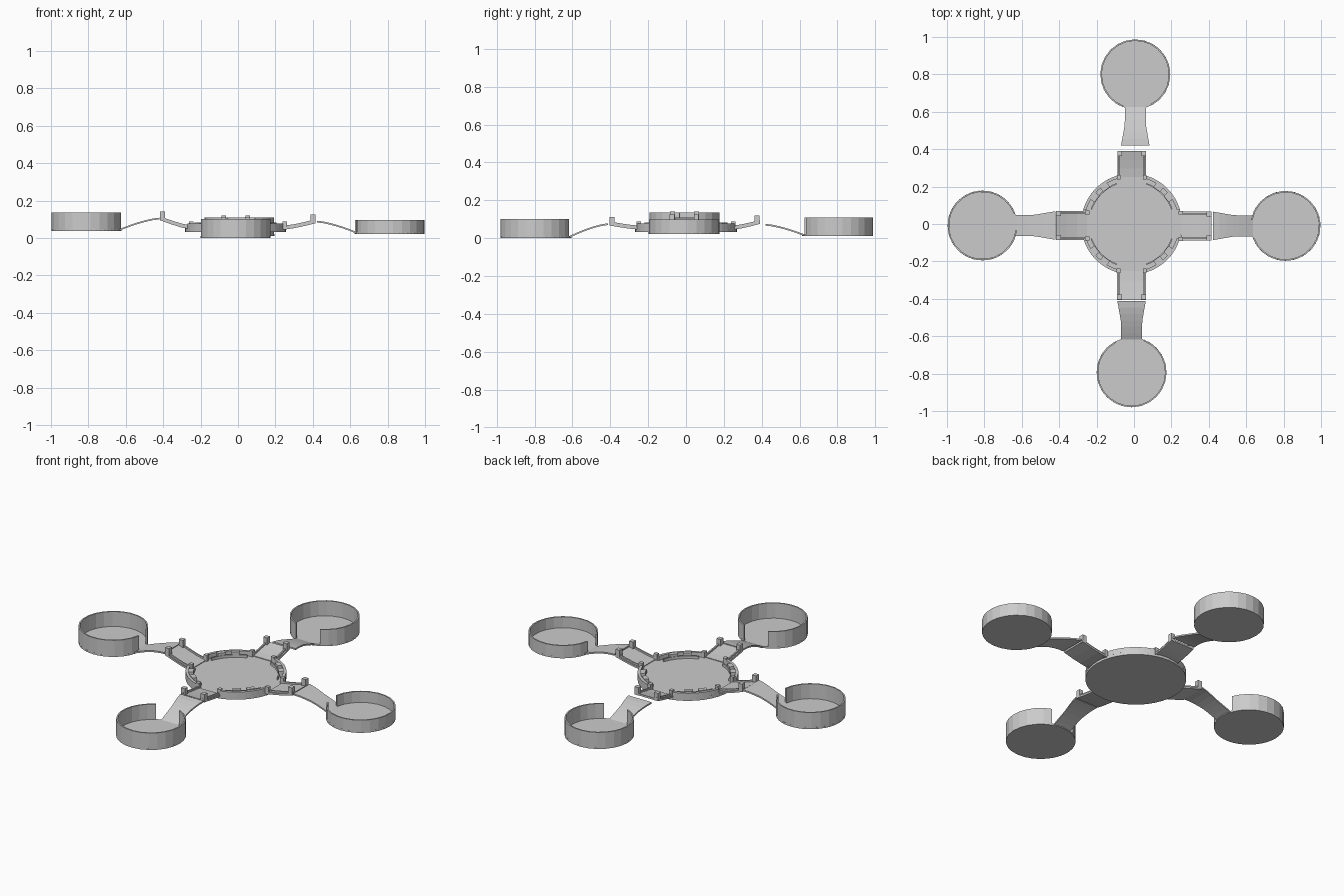
import bpy
from math import sin, cos, radians, pi
from mathutils import Matrix, Vector

if "Cube" in bpy.data.objects:
    bpy.data.objects.remove(bpy.data.objects["Cube"])

HUB = Vector((-0.013, 0.0, 0.0))


def make(name, verts, faces, mat=None):
    me = bpy.data.meshes.new(name)
    me.from_pydata([(mat @ Vector(v)) if mat else v for v in verts], [], faces)
    me.update()
    ob = bpy.data.objects.new(name, me)
    bpy.context.collection.objects.link(ob)
    return ob


def loft(name, sections, mat=None):
    """Join four-cornered sections into a closed solid."""
    verts = [p for s in sections for p in s]
    n = len(sections)
    faces = [(0, 1, 2, 3), tuple(4 * (n - 1) + k for k in (3, 2, 1, 0))]
    for i in range(n - 1):
        a, b = 4 * i, 4 * i + 4
        for k in range(4):
            j = (k + 1) % 4
            faces.append((a + j, a + k, b + k, b + j))
    return make(name, verts, faces, mat)


def strip(name, stations, y, t, mat):
    """Plate along x; stations are (x, half width, top z), t is thickness."""
    return loft(name, [[(x, y - w, z - t), (x, y + w, z - t), (x, y + w, z), (x, y - w, z)]
                       for x, w, z in stations], mat)


def arc_wall(name, c, r0, r1, z0, z1, a0, a1, n, mat=None):
    secs = []
    for i in range(n + 1):
        a = radians(a0 + (a1 - a0) * i / n)
        secs.append([(c[0] + r * cos(a), c[1] + r * sin(a), z)
                     for r, z in ((r0, z0), (r0, z1), (r1, z1), (r1, z0))])
    return loft(name, secs, mat)


def disc(name, c, r, z0, z1, n, mat=None):
    ring = [(c[0] + r * cos(2 * pi * i / n), c[1] + r * sin(2 * pi * i / n)) for i in range(n)]
    verts = [(x, y, z0) for x, y in ring] + [(x, y, z1) for x, y in ring]
    faces = [tuple(range(n - 1, -1, -1)), tuple(range(n, 2 * n))]
    faces += [(i, (i + 1) % n, n + (i + 1) % n, n + i) for i in range(n)]
    return make(name, verts, faces, mat)


def box(name, x, y, sx, sy, z0, z1, mat):
    return strip(name, [(x - sx / 2, sy / 2, z1), (x + sx / 2, sy / 2, z1)], y, z1 - z0, mat)


# Central tray: floor, rim, inner ridges and clips in each quadrant
disc("hub_floor", HUB, 0.27, 0.033, 0.052, 40)
for q in range(4):
    d = 90 * q
    arc_wall("hub_rim", HUB, 0.254, 0.27, 0.05, 0.078, d + 17, d + 73, 8)
    arc_wall("hub_ridge", HUB, 0.226, 0.233, 0.05, 0.068, d + 20, d + 70, 8)
    for a in (36, 54):
        m = Matrix.Translation(HUB) @ Matrix.Rotation(radians(d + a), 4, 'Z')
        box("hub_clip", 0.241, 0, 0.026, 0.045, 0.05, 0.083, m)

# Arms: name, turn, inner y, outer y, inner end, outer start, inner top z,
# outer top z, cup distance, cup bottom, cup top, cup wall opening angles
ARMS = [
    ("right", 0, -0.010, -0.010, 0.415, 0.422, 0.090, 0.092, 0.810, 0.022, 0.097, -21, 10),
    ("back", 90, 0.012, -0.007, 0.390, 0.420, 0.086, 0.075, 0.800, 0.010, 0.108, -27, 21),
    ("left", 180, 0.008, 0.008, 0.418, 0.421, 0.106, 0.108, 0.810, 0.037, 0.135, -21, 8),
    ("front", 270, -0.013, -0.013, 0.405, 0.412, 0.078, 0.078, 0.793, 0.000, 0.100, -27, 21),
]
R = 0.187
for nm, turn, yi, yo, xe, xs, zi, zo, xc, zb, zt, o0, o1 in ARMS:
    m = Matrix.Rotation(radians(turn), 4, 'Z')

    # Inner bracket with side rails and corner posts
    x0 = 0.25
    zs = 0.056
    path = [(x0 + (xe - x0) * f, zs + (zi - zs) * f ** 1.3) for f in (0, 0.33, 0.66, 1)]
    strip(nm + "_bracket_plate", [(x, 0.077, z) for x, z in path], yi, 0.011, m)
    for s in (-1, 1):
        strip(nm + "_bracket_rail", [(x, 0.004, z + 0.010) for x, z in path],
              yi + s * 0.066, 0.014, m)
        box(nm + "_outer_post", xe - 0.014, yi + s * 0.064, 0.026, 0.026, zi - 0.012, zi + 0.034, m)
        box(nm + "_hub_post", x0, yi + s * 0.070, 0.022, 0.020, 0.045, 0.088, m)

    # Arched, tapering outer arm
    x1 = xc - R + 0.012
    za = zb + 0.010
    st = []
    for i in range(7):
        f = i / 6
        w = 0.056 + 0.020 * max(0, 1 - f / 0.55)
        st.append((xs + (x1 - xs) * f, w, zo - (zo - za) * f ** 1.45))
    strip(nm + "_outer_arm", st, yo, 0.009, m)

    # Round cup with a wall opening towards the hub
    c = (xc, yo)
    disc(nm + "_cup_floor", c, R, zb, zb + 0.010, 24, m)
    arc_wall(nm + "_cup_wall", c, R - 0.008, R, zb, zt, -180 - o0, 180 - o1, 22, m)
